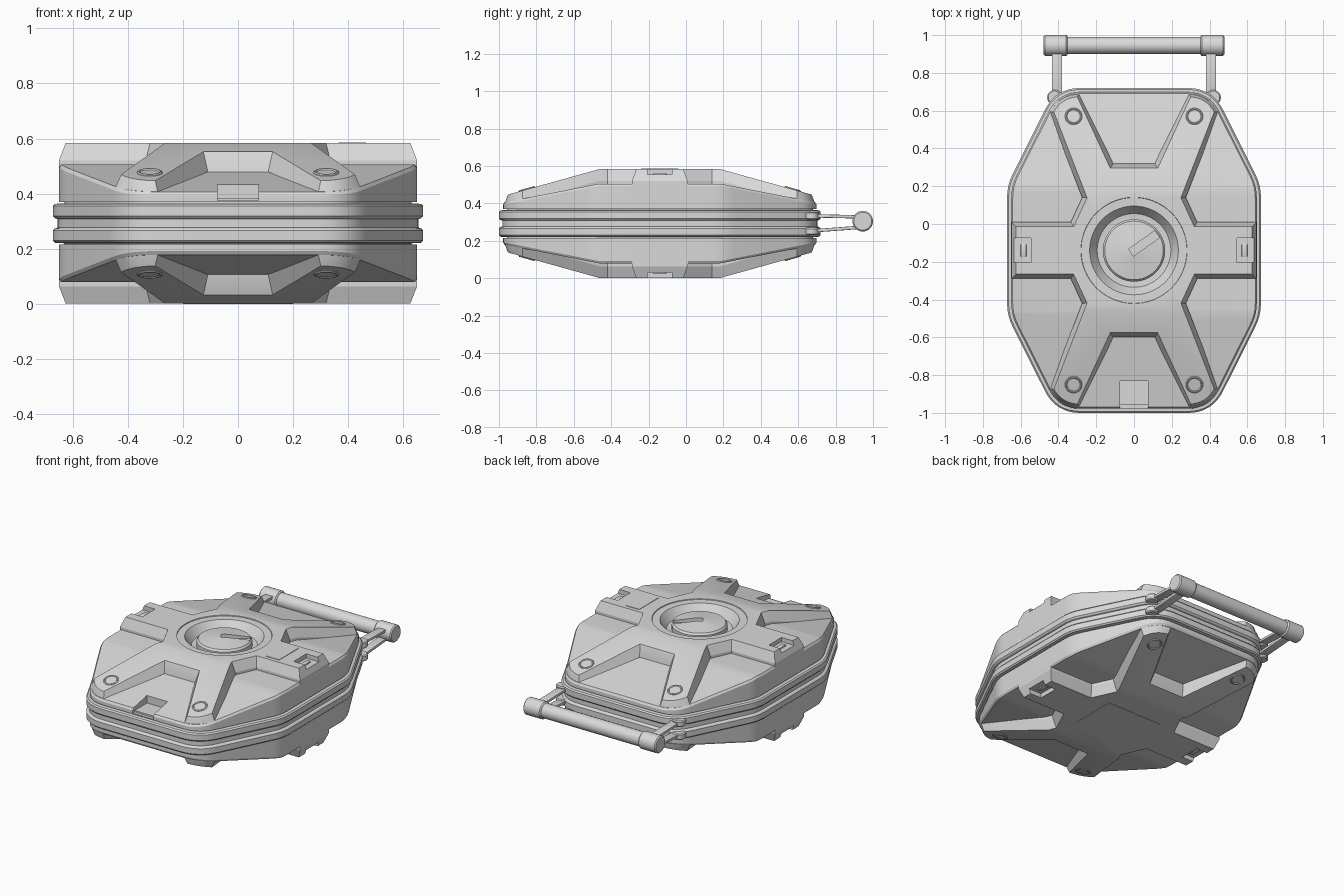
import bpy, bmesh, math
from mathutils import Vector, Matrix

if "Cube" in bpy.data.objects:
    bpy.data.objects.remove(bpy.data.objects["Cube"])

CY = -0.14           # centre of the case along y
BREAK, END = 0.325, 0.838
MID = 0.2925         # mirror height of the two shells
SLOPE = math.atan(0.145 / (END - BREAK))

grey = bpy.data.materials.new("grey_metal")
grey.diffuse_color = (0.7, 0.7, 0.7, 1)
grey.use_nodes = True
grey.node_tree.nodes["Principled BSDF"].inputs["Base Color"].default_value = grey.diffuse_color


def finish(name, bm, angle=30):
    bmesh.ops.recalc_face_normals(bm, faces=bm.faces)
    me = bpy.data.meshes.new(name)
    bm.to_mesh(me)
    bm.free()
    me.materials.append(grey)
    ob = bpy.data.objects.new(name, me)
    bpy.context.collection.objects.link(ob)
    smooth(ob, angle)
    return ob


def smooth(ob, angle=30):
    bpy.ops.object.select_all(action='DESELECT')
    ob.select_set(True)
    bpy.context.view_layer.objects.active = ob
    bpy.ops.object.shade_smooth_by_angle(angle=math.radians(angle))


def cut(ob, cutter):
    mod = ob.modifiers.new("cut", 'BOOLEAN')
    mod.operation, mod.solver, mod.object = 'DIFFERENCE', 'EXACT', cutter
    bpy.ops.object.select_all(action='DESELECT')
    ob.select_set(True)
    bpy.context.view_layer.objects.active = ob
    bpy.ops.object.modifier_apply(modifier="cut")
    bpy.data.objects.remove(cutter)
    smooth(ob)


def inset(poly, d):
    out = []
    for i, p in enumerate(poly):
        a = (p - poly[i - 1]).normalized()
        b = (poly[(i + 1) % len(poly)] - p).normalized()
        n1, n2 = Vector((-a.y, a.x)), Vector((-b.y, b.x))
        out.append(p + (n1 + n2) / (1 + n1.dot(n2)) * d)
    return out


def loft(poly, levels):
    """Stack of inset outlines: levels = [(inset, z), ...]"""
    bm = bmesh.new()
    rings = [[bm.verts.new((p.x, p.y, z)) for p in inset(poly, d)] for d, z in levels]
    n = len(poly)
    for r, s in zip(rings, rings[1:]):
        for i in range(n):
            j = (i + 1) % n
            bm.faces.new((r[i], r[j], s[j], s[i]))
    bm.faces.new(rings[0][::-1])
    bm.faces.new(rings[-1])
    return bm


def lathe(name, profile, loc, seg=48, rot=None):
    circle = [Vector((math.cos(2 * math.pi * i / seg), math.sin(2 * math.pi * i / seg))) for i in range(seg)]
    bm = bmesh.new()
    rings = [[bm.verts.new((c.x * r, c.y * r, z)) for c in circle] for r, z in profile]
    for a, b in zip(rings, rings[1:]):
        for i in range(seg):
            j = (i + 1) % seg
            bm.faces.new((a[i], a[j], b[j], b[i]))
    bm.faces.new(rings[0][::-1])
    bm.faces.new(rings[-1])
    bm.transform(Matrix.Translation(loc) @ (rot or Matrix()))
    return finish(name, bm)


def box(name, loc, size, rot=None, bevel=0):
    bm = bmesh.new()
    bmesh.ops.create_cube(bm, size=1)
    bm.transform(Matrix.Diagonal((*size, 1)))
    if bevel:
        bmesh.ops.bevel(bm, geom=bm.edges[:], offset=bevel, segments=2, affect='EDGES', profile=0.5)
    bm.transform(Matrix.Translation(loc) @ (rot or Matrix()))
    return finish(name, bm)


def fillet(a, c, b, t, n):
    p, q = c + (a - c).normalized() * t, c + (b - c).normalized() * t
    return [p * (1 - s) ** 2 + c * 2 * s * (1 - s) + q * s * s for s in (i / n for i in range(n + 1))]


def four_fold(quad):
    """Mirror a quarter outline in both axes and move it to the case centre"""
    half = quad + [Vector((-p.x, p.y)) for p in reversed(quad)]
    full = half + [Vector((-p.x, -p.y)) for p in half]
    return [p + Vector((0, CY)) for p in full]


side, corner = Vector((0.65, 0.34)), Vector((0.40, END))
side_arc = fillet(Vector((0.65, 0)), side, corner, 0.06, 4)
corner_arc = fillet(side, corner, Vector((0, END)), 0.115, 8)
outline = four_fold(side_arc + corner_arc)
ribs = four_fold([Vector(p) for p in ((0.65, 0.15), (0.335, 0.15), (0.275, 0.28))]
                 + corner_arc + [Vector((0.11, 0.46))])


def height(y, top, end):
    d = max(0, abs(y - CY) - BREAK) / (END - BREAK)
    return top + (end - top) * d


def shell(name, poly, top, end, drop, taper, sign):
    """Slab whose top is flat in the middle and slopes to both ends"""
    bm = loft(poly, [(0, 0), (0, 1), (taper, 2)])
    for s in (-1, 1):
        bmesh.ops.bisect_plane(bm, geom=bm.verts[:] + bm.edges[:] + bm.faces[:], dist=1e-5,
                               plane_co=(0, CY + s * BREAK, 0), plane_no=(0, 1, 0))
    for v in bm.verts:
        f, t = height(v.co.y, top, end), v.co.z
        z = 0.37 + t * (f - drop - 0.37) if t <= 1 else f - drop + (t - 1) * drop
        v.co.z = MID + sign * (z - MID)
    return finish(name, bm, 20)


# Upper and lower shells: low floor plus raised ribs
for label, sign in (("upper", 1), ("lower", -1)):
    floor = shell(label + "_shell", outline, 0.505, 0.405, 0.012, 0.008, sign)
    rib = shell(label + "_ribs", inset(ribs, 0.0005), 0.583, 0.44, 0.062, 0.024, sign)
    for s in (-1, 1):     # clip notches at both sides
        z = MID + sign * (0.605 - MID)
        cut(rib, box("cutter", (s * 0.61, CY, z), (0.13, 0.13, 0.10)))
        box(label + "_clip", (s * 0.585, CY, MID + sign * (0.555 - MID)), (0.03, 0.07, 0.016), bevel=0.004)
    if sign > 0:
        # Round well in the top and the latch pocket at the front
        cut(rib, lathe("cutter", [(0.175, 0.518), (0.195, 0.52), (0.235, 0.577), (0.28, 0.578),
                                  (0.287, 0.60)], (0, CY, 0), 64))
        cut(floor, box("cutter", (0, -0.92, 0.425), (0.15, 0.18, 0.10)))
    # Corner bolts lying on the slopes
    for sx in (-1, 1):
        for sy in (-1, 1):
            d = 0.71
            z = MID + sign * (height(CY + d, 0.583, 0.44) - MID)
            rot = Matrix.Rotation(-sy * SLOPE, 4, 'X')
            if sign < 0:
                rot = Matrix.Scale(-1, 4, (0, 0, 1)) @ rot
            lathe(label + "_bolt", [(0.046, -0.01), (0.046, 0.002), (0.042, 0.006), (0.038, 0.006),
                                    (0.034, 0.002)], (sx * 0.32, CY + sy * d, z), 24, rot)

# Double rim around the middle
half = [(0.02, 0.2), (0.02, 0.22), (-0.014, 0.222), (-0.022, 0.23), (-0.022, 0.266),
        (-0.015, 0.274), (-0.004, 0.277)]
rim = half + [(d, 2 * MID - z) for d, z in reversed(half)]
finish("rim", loft(outline, rim))

# Turning knob with a slot
knob = lathe("knob", [(0.165, 0.50), (0.165, 0.55), (0.155, 0.562), (0.003, 0.582)], (0, CY, 0))
turn = Matrix.Rotation(math.radians(35), 4, 'Z')
slot_at = Vector((0, CY, 0.575)) + turn @ Vector((0.065, 0, 0))
cut(knob, box("cutter", slot_at, (0.17, 0.045, 0.05), turn))

# Thin panels on top and bottom
box("top_panel", (0.415, CY, 0.5835), (0.10, 0.20, 0.005))
box("bottom_panel", (0, CY, 0.003), (0.40, 0.30, 0.006))

# Carrying handle
across = Matrix.Rotation(math.pi / 2, 4, 'Y')
lathe("handle_grip", [(0.046, -0.38), (0.046, 0.38)], (0, 0.945, 0.305), 32, across)
for s in (-1, 1):
    lathe("handle_cap", [(0.048, -0.063), (0.055, -0.056), (0.055, 0.056), (0.048, 0.063)],
          (s * 0.415, 0.945, 0.305), 32, across)
    for v in (-1, 1):
        a, b = Vector((s * 0.41, 0.64, MID + v * 0.042)), Vector((s * 0.405, 0.93, 0.30 + v * 0.028))
        tilt = Matrix.Rotation(math.atan2(b.z - a.z, b.y - a.y), 4, 'X')
        box("handle_arm", (a + b) / 2, (0.055, (b - a).length, 0.018), tilt, 0.004)
        lathe("handle_hinge", [(0.034, -0.02), (0.04, -0.014), (0.04, 0.014), (0.034, 0.02)],
              (s * 0.42, 0.67, MID + v * 0.042), 20)
